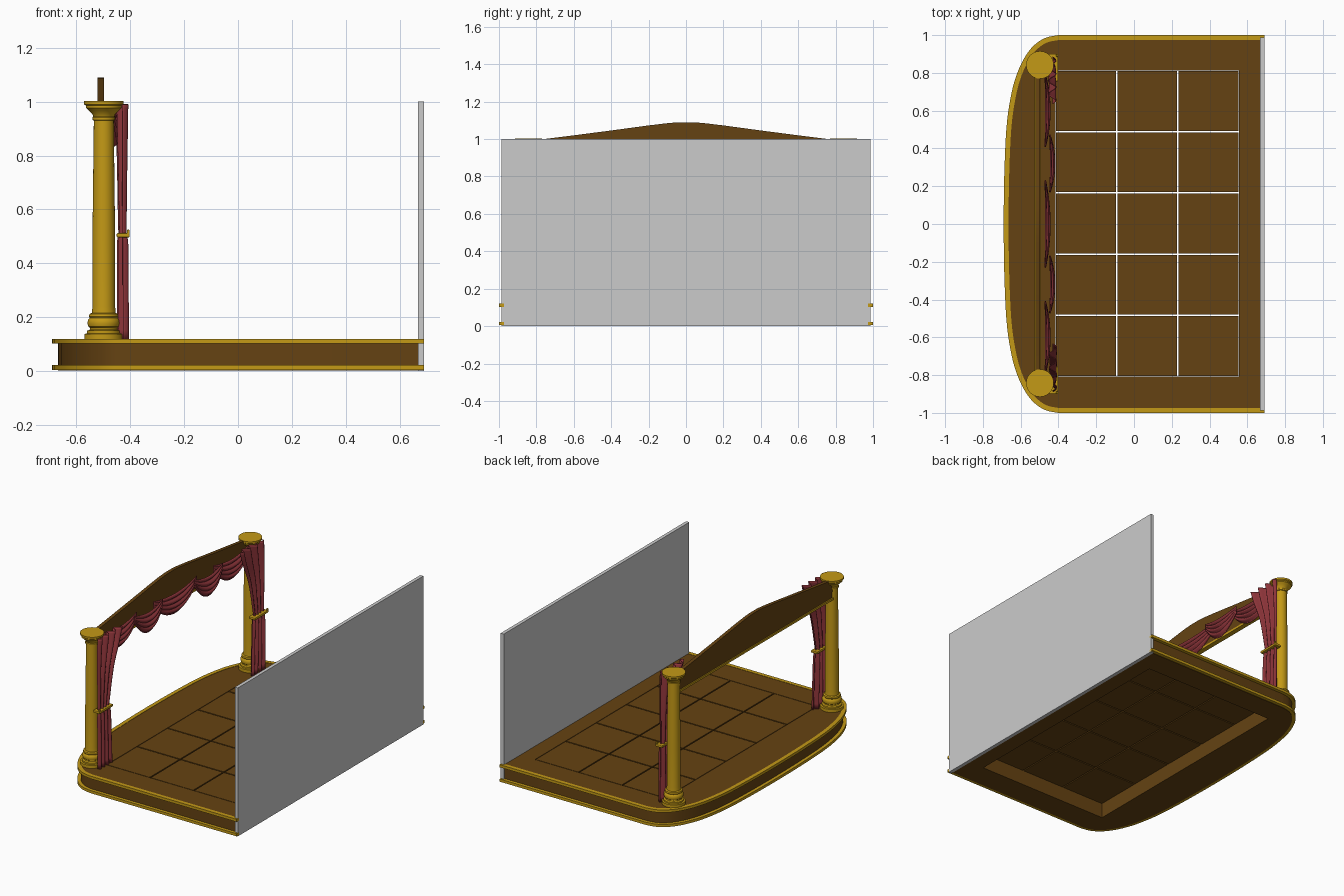
import bpy, math
from math import sin, cos, pi, radians

if "Cube" in bpy.data.objects:
    bpy.data.objects.remove(bpy.data.objects["Cube"])


def mat(name, r, g, b):
    m = bpy.data.materials.new(name)
    m.diffuse_color = (r, g, b, 1)
    m.use_nodes = True
    m.node_tree.nodes["Principled BSDF"].inputs["Base Color"].default_value = m.diffuse_color
    return m


GOLD = mat("gold", 0.55, 0.32, 0.008)
BROWN = mat("brown_wood", 0.13, 0.055, 0.006)
RED = mat("red_fabric", 0.27, 0.035, 0.042)


def activate(ob):
    bpy.ops.object.select_all(action='DESELECT')
    ob.select_set(True)
    bpy.context.view_layer.objects.active = ob


def smooth(ob, deg=35):
    activate(ob)
    bpy.ops.object.shade_smooth_by_angle(angle=radians(deg))


def slab(name, loops, lo, hi, material, upright=False):
    """Extrude 2D outlines (inner loops become holes); upright maps them to y/z."""
    cu = bpy.data.curves.new(name, 'CURVE')
    cu.dimensions, cu.fill_mode, cu.extrude = '2D', 'BOTH', (hi - lo) / 2
    for loop in loops:
        sp = cu.splines.new('POLY')
        sp.points.add(len(loop) - 1)
        for p, (a, b) in zip(sp.points, loop):
            p.co = (a, b, 0, 1)
        sp.use_cyclic_u = True
    ob = bpy.data.objects.new(name, cu)
    bpy.context.collection.objects.link(ob)
    mid = (lo + hi) / 2
    if upright:
        ob.rotation_euler = (pi / 2, 0, pi / 2)
        ob.location.x = mid
    else:
        ob.location.z = mid
    activate(ob)
    bpy.ops.object.convert(target='MESH')
    ob = bpy.context.object
    ob.data.materials.clear()
    ob.data.materials.append(material)
    smooth(ob, 30)
    return ob


def box(name, x0, x1, y0, y1, z0, z1, material=None, bevel=0):
    bpy.ops.mesh.primitive_cube_add(size=1, location=((x0 + x1) / 2, (y0 + y1) / 2, (z0 + z1) / 2))
    ob = bpy.context.object
    ob.name = name
    ob.scale = (x1 - x0, y1 - y0, z1 - z0)
    bpy.ops.object.transform_apply(location=False, rotation=False, scale=True)
    if material:
        ob.data.materials.append(material)
    if bevel:
        m = ob.modifiers.new("bevel", 'BEVEL')
        m.width, m.segments = bevel, 2
    return ob


def grid(name, fn, nu, nv, material, thick=0.0, wrap=False):
    """Surface fn(u, v) sampled on a grid."""
    cols = nu if wrap else nu + 1
    verts = [fn(i / nu, j / nv) for j in range(nv + 1) for i in range(cols)]
    faces = [(j * cols + i, j * cols + (i + 1) % cols,
              (j + 1) * cols + (i + 1) % cols, (j + 1) * cols + i)
             for j in range(nv) for i in range(nu)]
    if wrap:  # close both ends
        faces += [tuple(range(cols))[::-1], tuple(nv * cols + i for i in range(cols))]
    me = bpy.data.meshes.new(name)
    me.from_pydata(verts, [], faces)
    me.materials.append(material)
    ob = bpy.data.objects.new(name, me)
    bpy.context.collection.objects.link(ob)
    if thick:
        ob.modifiers.new("thickness", 'SOLIDIFY').thickness = thick
    smooth(ob, 35 if wrap else 60)
    return ob


def spline(pts, n=4):
    """Catmull-Rom through the points."""
    out = []
    for k in range(len(pts) - 1):
        p = [pts[max(0, min(len(pts) - 1, k + d))] for d in (-1, 0, 1, 2)]
        for s in range(n):
            t = s / n
            out.append(tuple(0.5 * (2 * b + (c - a) * t + (2 * a - 5 * b + 4 * c - d) * t * t
                                    + (3 * b - a - 3 * c + d) * t ** 3) for a, b, c, d in zip(*p)))
    return out + [pts[-1]]


# Stage outline: straight sides, bowed front edge at -x
half = [(-0.40, 1.0), (-0.47, 0.985), (-0.53, 0.945), (-0.58, 0.88), (-0.625, 0.78),
        (-0.655, 0.66), (-0.676, 0.5), (-0.687, 0.25), (-0.69, 0.0)]
curve = spline(half + [(x, -y) for x, y in half[-2::-1]])
outer = [(0.69, 1.0)] + curve + [(0.69, -1.0)]


def inset(pts, d):
    out = []
    for i, (x, y) in enumerate(pts):
        a, b = pts[max(i - 1, 0)], pts[min(i + 1, len(pts) - 1)]
        tx, ty = b[0] - a[0], b[1] - a[1]
        l = math.hypot(tx, ty)
        out.append((x - ty / l * d, y + tx / l * d))
    return out


inner = inset(outer, 0.022)
body = [(0.668, inner[0][1])] + inner[1:-1] + [(0.668, inner[-1][1])]
X0, Y0, P, GAP = -0.416, -0.808, 0.3243, 0.004
X1, Y1 = X0 + 3 * P, Y0 + 5 * P
slab("stage_body", [body, [(X0, Y0), (X1, Y0), (X1, Y1), (X0, Y1)]], 0.002, 0.118, BROWN)
for nm, z in (("lower_trim", 0.005), ("upper_trim", 0.102)):
    slab(nm, [outer + inset(outer, 0.026)[::-1]], z, z + 0.018, GOLD)

# Floor panels set in the opening
for i in range(3):
    for j in range(5):
        x, y = X0 + i * P, Y0 + j * P
        box("floor_panel", x + GAP, x + P - GAP, y + GAP, y + P - GAP, 0.1, 0.118, BROWN)

# Back wall
box("back_wall", 0.667, 0.69, -0.987, 0.987, 0, 1.0)

# Columns: lathed profile (radius, height)
prof = [(0.072, 0.118), (0.072, 0.138), (0.062, 0.14), (0.062, 0.15), (0.052, 0.154), (0.05, 0.16),
        (0.057, 0.165), (0.061, 0.178), (0.058, 0.192), (0.052, 0.198), (0.055, 0.203), (0.053, 0.212),
        (0.044, 0.216), (0.042, 0.24), (0.042, 0.5), (0.037, 0.93), (0.042, 0.932), (0.042, 0.942),
        (0.039, 0.945), (0.043, 0.955), (0.055, 0.967), (0.066, 0.977), (0.066, 0.985),
        (0.073, 0.99), (0.073, 1.002)]
for s in (-1, 1):
    def lathe(u, v, s=s):
        r, z = prof[round(v * (len(prof) - 1))]
        return (-0.498 + r * cos(2 * pi * u), s * 0.842 + r * sin(2 * pi * u), z)
    grid("column", lathe, 40, len(prof) - 1, GOLD, wrap=True)

# Pediment board between the columns, with gold lower trim
top = [(0.82, 0.998), (0.76, 1.0), (0.6, 1.02), (0.4, 1.046), (0.2, 1.073), (0.1, 1.085), (0.04, 1.09)]
slab("pediment", [[(-0.82, 0.87), (0.82, 0.87)] + top + [(-y, z) for y, z in top[::-1]]],
     -0.521, -0.498, BROWN, upright=True)
box("pediment_trim", -0.528, -0.494, -0.815, 0.815, 0.862, 0.876, GOLD)

# Side drapes, gathered at a tie: (z, inner y, outer y, fold depth)
keys = spline([(0.118, 0.75, 0.885, 0.018), (0.3, 0.757, 0.885, 0.018), (0.47, 0.765, 0.885, 0.017),
               (0.505, 0.775, 0.88, 0.011), (0.55, 0.768, 0.88, 0.012), (0.75, 0.725, 0.885, 0.015),
               (0.9, 0.665, 0.885, 0.018), (0.99, 0.635, 0.88, 0.02)])
for s in (-1, 1):
    def drape(u, v, s=s):
        z, a, b, d = keys[round(v * (len(keys) - 1))]
        return (-0.427 + d * sin(2 * pi * 3.5 * u) - 0.004 * v, s * (a + (b - a) * u), z)
    grid("side_drape", drape, 56, len(keys) - 1, RED, 0.004)
    ys = sorted((s * 0.755, s * 0.9))
    box("drape_tie", -0.45, -0.402, *ys, 0.496, 0.512, GOLD, 0.004)
    ys = sorted((s * 0.885, s * 0.9))
    box("tie_hook", -0.412, -0.402, *ys, 0.505, 0.525, GOLD, 0.003)

# Valance: overlapping swags, alternately behind and in front
for c, w, x0 in ((0, 0.23, -0.472), (0.32, 0.15, -0.447), (-0.32, 0.15, -0.447),
                 (0.6, 0.19, -0.472), (-0.6, 0.19, -0.472)):
    def swag(u, v, c=c, w=w, x0=x0):
        t = 2 * u - 1
        h = 1 - t * t
        fold = 0.007 * sin(v * 2 * pi * 4) * (0.3 + 0.7 * h)
        return (x0 + 0.02 * h * sin(pi * (0.15 + 0.75 * v)) + fold,
                c + t * w, 0.98 - 0.045 * v - h * (0.025 + 0.09 * v))
    grid("swag", swag, 28, 32, RED, 0.004)
